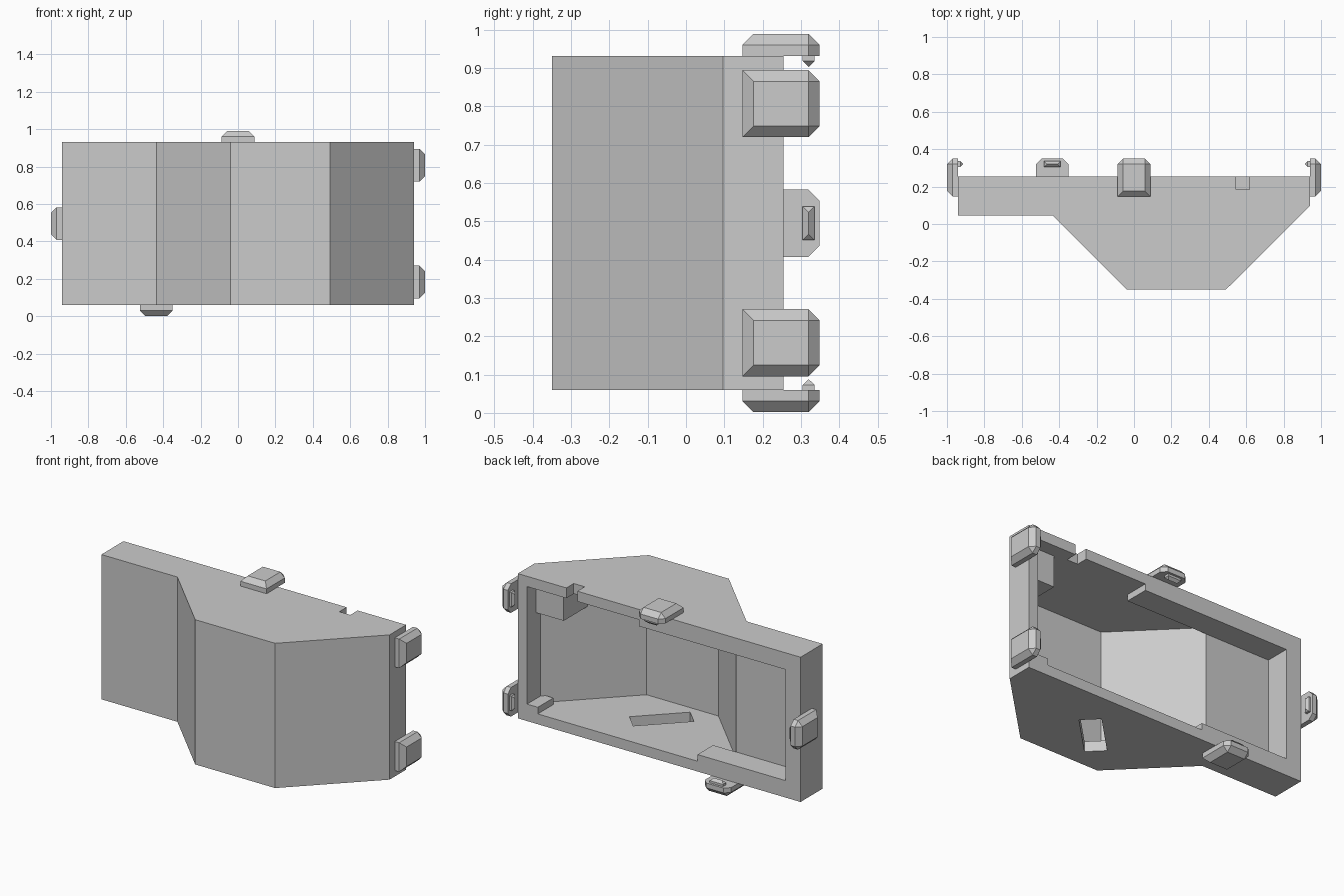
import bpy, bmesh
from mathutils import Matrix, Vector
from math import radians

cube = bpy.data.objects.get("Cube")
if cube:
    bpy.data.objects.remove(cube, do_unlink=True)

grey = bpy.data.materials.new("plain_grey")
grey.use_nodes = True
colour = (0.6, 0.6, 0.6, 1)
grey.diffuse_color = colour
grey.node_tree.nodes["Principled BSDF"].inputs["Base Color"].default_value = colour


def finish(name, bm):
    bmesh.ops.recalc_face_normals(bm, faces=bm.faces)
    mesh = bpy.data.meshes.new(name)
    bm.to_mesh(mesh)
    bm.free()
    obj = bpy.data.objects.new(name, mesh)
    mesh.materials.append(grey)
    bpy.context.collection.objects.link(obj)
    return obj


def prism(name, outline, z0, z1):
    bm = bmesh.new()
    face = bm.faces.new([bm.verts.new((x, y, z0)) for x, y in outline])
    ext = bmesh.ops.extrude_face_region(bm, geom=[face])
    verts = [g for g in ext["geom"] if isinstance(g, bmesh.types.BMVert)]
    bmesh.ops.translate(bm, verts=verts, vec=(0, 0, z1 - z0))
    return finish(name, bm)


def box(name, x0, x1, y0, y1, z0, z1):
    return prism(name, [(x0, y0), (x1, y0), (x1, y1), (x0, y1)], z0, z1)


def cut(target, *cutters):
    for cutter in cutters:
        mod = target.modifiers.new("cut", 'BOOLEAN')
        mod.operation, mod.solver, mod.object = 'DIFFERENCE', 'EXACT', cutter
    bpy.context.view_layer.update()
    graph = bpy.context.evaluated_depsgraph_get()
    mesh = bpy.data.meshes.new_from_object(target.evaluated_get(graph))
    target.modifiers.clear()
    target.data = mesh
    for cutter in cutters:
        bpy.data.objects.remove(cutter, do_unlink=True)


BACK, SIDE, LOW, HIGH, WALL = 0.255, 0.941, 0.06, 0.931, 0.062

# Housing: bulged outline, open at the back
housing = prism("housing", [(-SIDE, BACK), (-SIDE, 0.045), (-0.435, 0.045), (-0.04, -0.35),
                            (0.492, -0.35), (SIDE, 0.097), (SIDE, BACK)], LOW, HIGH)
cavity = prism("cavity", [(-0.84, 0.4), (-0.84, 0.107), (-0.409, 0.107), (-0.014, -0.288),
                          (0.464, -0.288), (0.879, 0.127), (0.879, 0.4)], LOW + WALL, HIGH - WALL)

# Solid areas kept inside the cavity: thick rims and the corner block
cut(cavity,
    box("top_rim", -1, 0.135, 0.107, 0.5, 0.83, 1),
    box("bottom_rim", -1, -0.255, 0.107, 0.5, 0, 0.162),
    box("corner_foot", 0.808, 1, 0.107, 0.5, 0, 0.162),
    box("corner_block", 0.695, 1, -0.5, 0.17, 0.68, 1))

# Rim notch and slanted slot through the bottom
notch = box("notch", 0.545, 0.618, 0.185, 0.5, 0.8, 1.1)
slot = box("slot", -0.168, 0.168, -0.06, 0.06, -0.1, 0.1)
slot.matrix_world = Matrix.Translation((0.217, -0.079, 0.06)) @ Matrix.Rotation(radians(45), 4, 'Z')
cut(housing, cavity, notch, slot)


# Clip: chamfered pad overhanging the back edge, with a small ridge beneath
def clip(name, position, angle):
    w, c, h = 0.0875, 0.029, 0.058
    y0, y1 = 0.147, 0.349
    bm = bmesh.new()

    def ring(points, z):
        return [bm.verts.new((x, y, z)) for x, y in points]

    def skin(a, b):
        for i in range(len(a)):
            j = (i + 1) % len(a)
            bm.faces.new((a[i], a[j], b[j], b[i]))

    outline = [(-w, y0), (w, y0), (w, y1 - c), (w - c, y1), (c - w, y1), (-w, y1 - c)]
    low, mid = ring(outline, 0), ring(outline, h - c)
    top = ring([(c - w, y0 + c), (w - c, y0 + c), (w - c, y1 - c), (w - c, y1 - c),
                (c - w, y1 - c), (c - w, y1 - c)], h)
    skin(low, mid)
    skin(mid, top)
    bm.faces.new(low)
    bm.faces.new((top[0], top[1], top[2], top[4]))

    # Ridge with a hipped roof
    r, l, yc = 0.0155, 0.044, 0.32
    foot = [(-l, yc - r), (l, yc - r), (l, yc + r), (-l, yc + r)]
    base, shoulder = ring(foot, 0), ring(foot, -0.013)
    crest = ring([(r - l, yc), (l - r, yc), (l - r, yc), (r - l, yc)], -0.028)
    skin(base, shoulder)
    skin(shoulder, crest)
    bmesh.ops.remove_doubles(bm, verts=bm.verts, dist=0.0005)
    bmesh.ops.dissolve_degenerate(bm, edges=bm.edges, dist=0.0005)
    obj = finish(name, bm)
    obj.matrix_world = Matrix.Translation(Vector(position)) @ Matrix.Rotation(radians(angle), 4, 'Y')


clip("top_clip", (0, 0, HIGH), 0)
clip("bottom_clip", (-0.437, 0, LOW), 180)
clip("left_upper_clip", (SIDE, 0, 0.807), 90)
clip("left_lower_clip", (SIDE, 0, 0.183), 90)
clip("right_clip", (-SIDE, 0, 0.495), -90)
